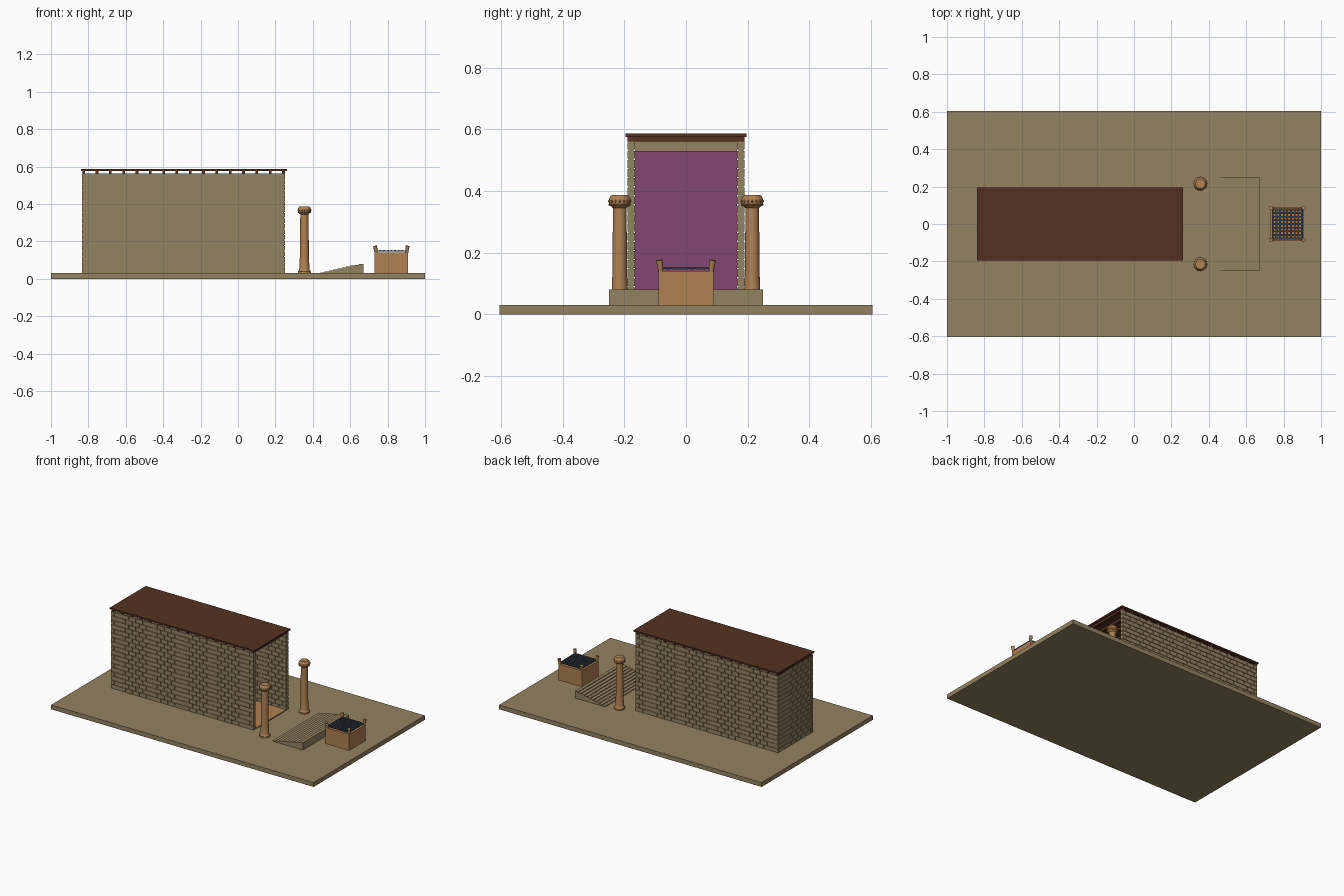
import bpy, bmesh, math
from mathutils import Matrix, Vector

if "Cube" in bpy.data.objects:
    bpy.data.objects.remove(bpy.data.objects["Cube"])


def mat(name, c):
    m = bpy.data.materials.new(name)
    m.diffuse_color = (*c, 1)
    m.use_nodes = True
    m.node_tree.nodes["Principled BSDF"].inputs["Base Color"].default_value = m.diffuse_color
    return m


STONE = mat("stone", (0.29, 0.225, 0.12))
CEDAR = mat("dark cedar", (0.09, 0.031, 0.016))
BRONZE = mat("bronze", (0.43, 0.22, 0.088))
PURPLE = mat("purple cloth", (0.23, 0.062, 0.16))
IRON = mat("dark iron", (0.045, 0.055, 0.07))


def add_box(bm, x0, x1, y0, y1, z0, z1):
    m = Matrix.Translation(((x0 + x1) / 2, (y0 + y1) / 2, (z0 + z1) / 2)) @ \
        Matrix.Diagonal((x1 - x0, y1 - y0, z1 - z0, 1))
    bmesh.ops.create_cube(bm, size=1, matrix=m)


def finish(bm, name, material, smooth=False):
    me = bpy.data.meshes.new(name)
    bmesh.ops.recalc_face_normals(bm, faces=bm.faces)
    bm.to_mesh(me)
    bm.free()
    me.materials.append(material)
    ob = bpy.data.objects.new(name, me)
    bpy.context.collection.objects.link(ob)
    if smooth:
        bpy.ops.object.select_all(action='DESELECT')
        ob.select_set(True)
        bpy.context.view_layer.objects.active = ob
        bpy.ops.object.shade_smooth_by_angle(angle=math.radians(35))
    return ob


def boxes(name, material, items):
    bm = bmesh.new()
    for b in items:
        add_box(bm, *b)
    return finish(bm, name, material)


def lathe(bm, profile, cx, cy, n=24):
    rings = [[bm.verts.new((cx + r * math.cos(2 * math.pi * i / n),
                            cy + r * math.sin(2 * math.pi * i / n), z))
              for i in range(n)] for r, z in profile]
    for a, b in zip(rings, rings[1:]):
        for i in range(n):
            j = (i + 1) % n
            bm.faces.new((a[i], a[j], b[j], b[i]))
    bm.faces.new(rings[0][::-1])
    bm.faces.new(rings[-1])


# courtyard
boxes("courtyard", STONE, [(-1, 1, -0.605, 0.605, 0, 0.03)])

# coursed block walls around an open east end
X0, X1, Y, T, Z0, Z1 = -0.835, 0.25, 0.19, 0.024, 0.03, 0.562
ROWS, L, G = 18, 0.0542, 0.002
H = (Z1 - Z0) / ROWS


def course(start, end, half):
    edges = [start]
    p = start + (L / 2 if half else L)
    while p < end - 0.01:
        edges.append(p)
        p += L
    edges.append(end)
    return list(zip(edges, edges[1:]))


blocks = []
for r in range(ROWS):
    za, zb = Z0 + r * H + G, Z0 + (r + 1) * H - G
    for a, b in course(X0, X1, r % 2):
        for s in (-1, 1):
            ya, yb = sorted((s * Y, s * (Y - T)))
            blocks.append((a + G * (a > X0), b - G * (b < X1), ya, yb, za, zb))
    for a, b in course(-Y + T, Y - T, r % 2):
        blocks.append((X0, X0 + T, a + G, b - G, za, zb))
boxes("wall_blocks", STONE, blocks)
D = 0.004
boxes("wall_core", STONE, [
    (X0 + D, X1 - D, -Y + D, -Y + T - D, Z0, Z1),
    (X0 + D, X1 - D, Y - T + D, Y - D, Z0, Z1),
    (X0 + D, X0 + T - D, -Y + T, Y - T, Z0, Z1)])

# roof slab and cross beams
boxes("roof", CEDAR, [(-0.84, 0.262, -0.196, 0.196, 0.576, 0.586)])
N = 16
boxes("roof_beams", CEDAR, [(x - 0.007, x + 0.007, -0.19, 0.19, 0.56, 0.577)
                            for x in (-0.825 + i * 1.068 / (N - 1) for i in range(N))])

# interior floor and curtain
boxes("interior_floor", BRONZE, [(X0 + T, X1, -Y + T, Y - T, 0.03, 0.037)])
boxes("curtain", PURPLE, [(-0.47, -0.462, -Y + T, Y - T, 0.037, 0.53)])

# stair, climbing toward the altar
S = 10
boxes("steps", STONE, [(0.44 + i * 0.023, 0.44 + (i + 1) * 0.023, -0.25, 0.25,
                        0.03, 0.03 + 0.005 * (i + 1)) for i in range(S)])

# two bronze columns with ringed capitals
column = [(0.034, 0.03), (0.034, 0.04), (0.029, 0.046), (0.027, 0.055), (0.024, 0.13),
          (0.022, 0.345), (0.028, 0.35), (0.035, 0.358), (0.036, 0.37),
          (0.033, 0.379), (0.026, 0.387)]
for side, cy in (("front", -0.215), ("back", 0.215)):
    bm = bmesh.new()
    lathe(bm, column, 0.355, cy)
    finish(bm, side + "_column", BRONZE, True)
    bm = bmesh.new()
    for k in range(16):
        a = 2 * math.pi * k / 16
        for z, r in ((0.356, 0.032), (0.367, 0.034)):
            bmesh.ops.create_icosphere(bm, subdivisions=1, radius=0.005, matrix=Matrix.Translation(
                (0.355 + r * math.cos(a), cy + r * math.sin(a), z)))
    finish(bm, side + "_capital_beads", BRONZE, True)

# altar body with raised rim
CX, A = 0.82, 0.09
boxes("altar", BRONZE, [(CX - A, CX + A, -A, A, 0.03, 0.14)])

# altar grate
G2, W = 0.078, 0.0045
pos = [-G2 + i * 2 * G2 / 8 for i in range(9)]
boxes("altar_grate", IRON,
      [(CX + p - W, CX + p + W, -G2 - W, G2 + W, 0.147, 0.153) for p in pos] +
      [(CX - G2 - W, CX + G2 + W, p - W, p + W, 0.146, 0.152) for p in pos])

# four horns leaning outward
bm = bmesh.new()
for sx in (-1, 1):
    for sy in (-1, 1):
        lean = Vector((sx * 0.12, sy * 0.12, 1)).to_track_quat('Z', 'Y').to_matrix().to_4x4()
        m = Matrix.Translation((CX + sx * 0.084, sy * 0.084, 0.155)) @ lean
        bmesh.ops.create_cone(bm, cap_ends=True, segments=12, radius1=0.008,
                              radius2=0.011, depth=0.042, matrix=m)
finish(bm, "altar_horns", BRONZE, True)
